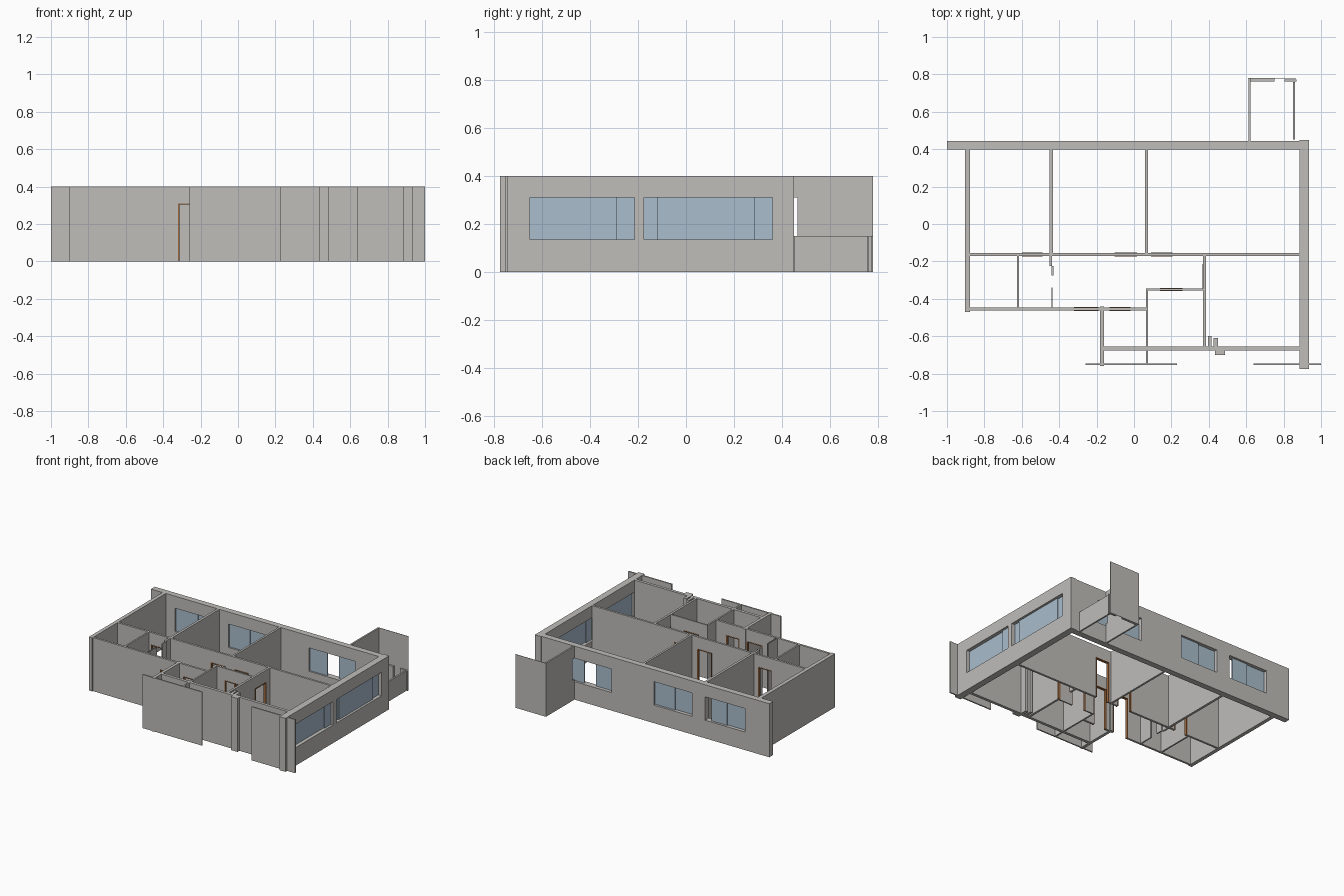
import bpy
import bmesh

cube = bpy.data.objects.get("Cube")
if cube:
    bpy.data.objects.remove(cube)


def material(name, rgb):
    m = bpy.data.materials.new(name)
    m.use_nodes = True
    m.diffuse_color = (*rgb, 1)
    m.node_tree.nodes["Principled BSDF"].inputs["Base Color"].default_value = (*rgb, 1)
    return m


PLASTER = material("plaster_grey", (0.52, 0.51, 0.49))
GLASS = material("window_glass_blue", (0.40, 0.51, 0.61))
WOOD = material("door_frame_brown", (0.32, 0.14, 0.05))
H = 0.4            # wall height
HEAD = 0.31        # top of doors and windows
SILL = 0.135       # bottom of windows


def add_object(name, bm, mat):
    mesh = bpy.data.meshes.new(name)
    bm.to_mesh(mesh)
    bm.free()
    mesh.materials.append(mat)
    obj = bpy.data.objects.new(name, mesh)
    bpy.context.collection.objects.link(obj)
    return obj


def wall(name, axis, start, end, centre, thick, z0=0, z1=H, holes=(), mat=PLASTER):
    """Upright slab along x or y, with rectangular holes (from, to, bottom, top)."""
    us = sorted({start, end, *[u for h in holes for u in h[:2]]})
    zs = sorted({z0, z1, *[z for h in holes for z in h[2:]]})
    bm = bmesh.new()
    for ua, ub in zip(us, us[1:]):
        for za, zb in zip(zs, zs[1:]):
            u, z = (ua + ub) / 2, (za + zb) / 2
            if any(h[0] < u < h[1] and h[2] < z < h[3] for h in holes):
                continue
            corners = ((ua, za), (ub, za), (ub, zb), (ua, zb))
            bm.faces.new([bm.verts.new((p, centre, q) if axis == "x" else (centre, p, q))
                          for p, q in corners])
    bmesh.ops.remove_doubles(bm, verts=bm.verts, dist=0.0001)
    obj = add_object(name, bm, mat)
    solid = obj.modifiers.new("thickness", "SOLIDIFY")
    solid.thickness = thick
    solid.offset = 0
    return obj


def door(a, b):
    return (a, b, 0, HEAD)


def window(a, b):
    return (a, b, SILL, HEAD)


def door_frame(name, axis, a, b, centre, thick):
    t = 0.006
    wall(name, axis, a, b, centre, thick + 0.004, 0, HEAD,
         [(a + t, b - t, 0, HEAD - t)], WOOD)


def panes(name, axis, centre, spans):
    # sliding panes alternate between two tracks
    for i, (a, b) in enumerate(spans):
        wall(f"{name}_pane_{i + 1}", axis, a, b, centre + (0.005 if i % 2 else -0.005),
             0.006, SILL, HEAD, mat=GLASS)


# outer walls with windows
wall("back_wall", "x", -1, 0.885, 0.422, 0.045,
     holes=[window(-0.80, -0.47), window(-0.36, -0.045), window(0.306, 0.69)])
wall("left_outer_wall", "y", -0.775, 0.45, 0.91, 0.05,
     holes=[window(-0.65, -0.215), window(-0.175, 0.36)])
wall("right_outer_wall", "y", -0.47, 0.40, -0.89, 0.028)
panes("bedroom_window", "x", 0.42, [(-0.80, -0.62), (-0.64, -0.51)])
panes("study_window", "x", 0.42, [(-0.36, -0.19), (-0.21, -0.045)])
panes("balcony_window", "x", 0.42, [(0.306, 0.45), (0.54, 0.69)])
panes("front_side_window", "y", 0.91, [(-0.65, -0.28), (-0.29, -0.215)])
panes("back_side_window", "y", 0.91, [(-0.175, -0.11), (-0.12, 0.285), (0.275, 0.36)])

# front walls
wall("entry_wall", "x", -0.876, 0.075, -0.455, 0.016,
     holes=[door(-0.32, -0.19), door(-0.13, -0.02)])
door_frame("entry_door_frame", "x", -0.32, -0.19, -0.455, 0.016)
door_frame("store_door_frame", "x", -0.13, -0.02, -0.455, 0.016)
wall("front_wall", "x", -0.16, 0.885, -0.666, 0.022)
wall("porch_side_wall", "y", -0.76, -0.44, -0.171, 0.022)
wall("front_screen_right", "x", -0.26, 0.23, -0.75, 0.01)
wall("front_screen_left", "x", 0.64, 1.0, -0.75, 0.01)

# long corridor wall with its doors
corridor_doors = [(-0.60, -0.49), (-0.105, 0.015), (0.09, 0.205)]
wall("corridor_wall", "x", -0.876, 0.885, -0.163, 0.016,
     holes=[door(a, b) for a, b in corridor_doors])
for i, (a, b) in enumerate(corridor_doors):
    door_frame(f"corridor_door_frame_{i + 1}", "x", a, b, -0.163, 0.016)

# room partitions
wall("bedroom_partition", "y", -0.155, 0.40, -0.443, 0.018)
wall("living_partition", "y", -0.155, 0.40, 0.067, 0.015)
wall("bathroom_partition", "y", -0.447, -0.171, -0.62, 0.012)
wall("store_partition", "y", -0.75, -0.345, 0.069, 0.012)
wall("kitchen_partition", "y", -0.655, -0.171, 0.376, 0.016, holes=[door(-0.345, -0.215)])
door_frame("kitchen_door_frame", "y", -0.345, -0.215, 0.376, 0.016)
wall("shower_wall", "x", 0.075, 0.368, -0.35, 0.01, holes=[door(0.14, 0.26)])
door_frame("shower_door_frame", "x", 0.14, 0.26, -0.35, 0.01)

# hall doorway stubs and thin leaves
wall("hall_stub", "y", -0.225, -0.171, -0.446, 0.014)
wall("hall_stub_leaf", "y", -0.275, -0.225, -0.436, 0.01)
for i, x in enumerate((-0.442, -0.434)):
    wall(f"hall_leaf_{i + 1}", "y", -0.447, -0.34, x, 0.003)

# pipe shafts at the front wall
wall("shaft_right", "y", -0.655, -0.6, 0.405, 0.02)
wall("shaft_left", "y", -0.655, -0.61, 0.436, 0.024)
wall("shaft_front", "x", 0.432, 0.486, -0.688, 0.024)

# balcony: low parapets with full-height side and end screens
wall("balcony_side_screen", "y", 0.445, 0.778, 0.617, 0.012,
     holes=[(0.445, 0.465, 0.15, HEAD)])
wall("balcony_end_screen", "x", 0.61, 0.865, 0.779, 0.003)
wall("balcony_side_parapet", "y", 0.452, 0.76, 0.855, 0.012, 0, 0.15)
wall("balcony_end_parapet_right", "x", 0.623, 0.75, 0.769, 0.016, 0, 0.15)
wall("balcony_end_parapet_left", "x", 0.805, 0.87, 0.767, 0.012, 0, 0.15)
